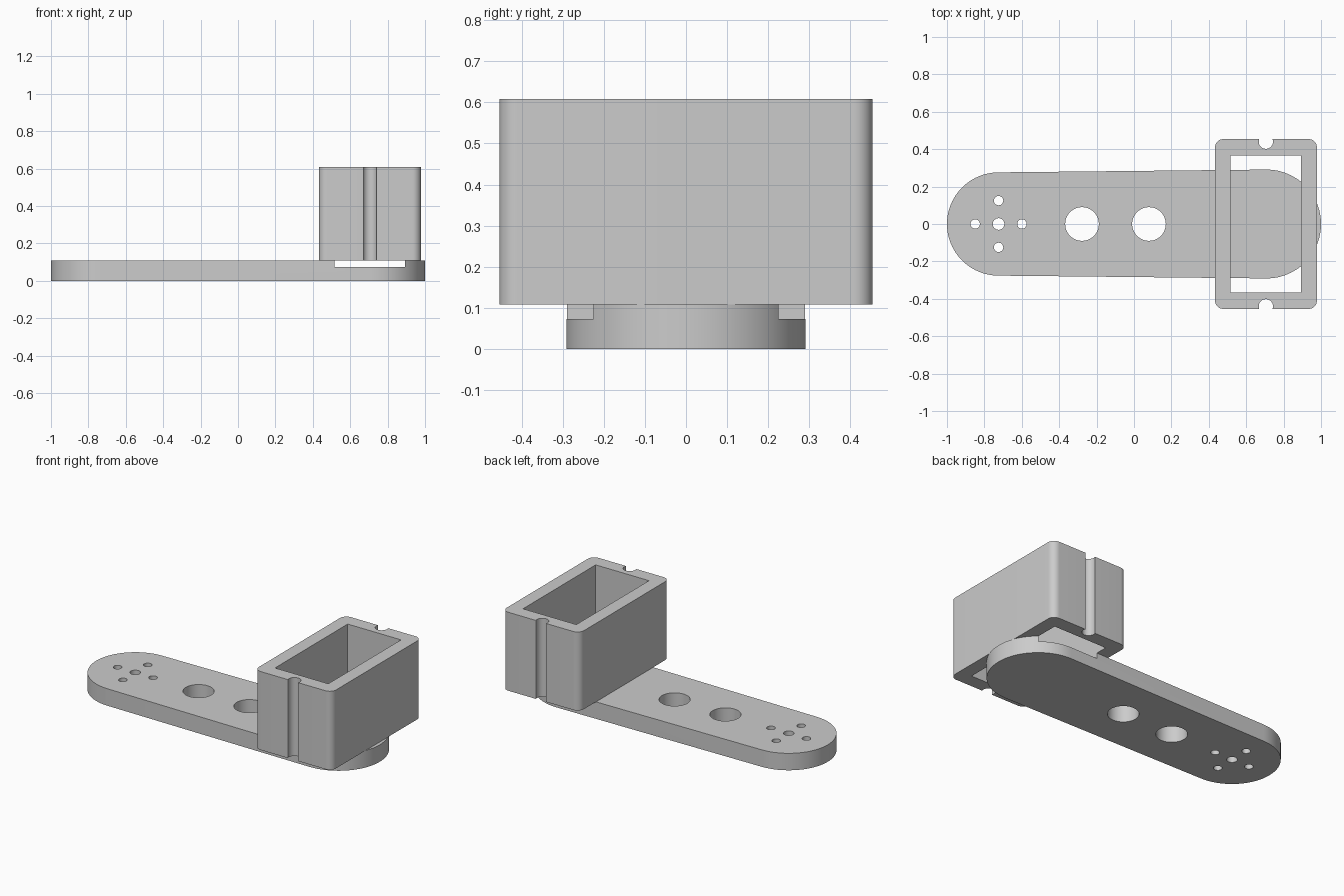
import bpy, bmesh
from math import cos, sin, pi, asin

if "Cube" in bpy.data.objects:
    bpy.data.objects.remove(bpy.data.objects["Cube"])

grey = bpy.data.materials.new("light_grey")
grey.use_nodes = True
grey.diffuse_color = (0.6, 0.6, 0.6, 1)
grey.node_tree.nodes["Principled BSDF"].inputs["Base Color"].default_value = (0.6, 0.6, 0.6, 1)


def arc(x, y, r, start, end, steps):
    return [(x + r * cos(start + (end - start) * i / steps),
             y + r * sin(start + (end - start) * i / steps)) for i in range(steps + 1)]


def prism(name, outline, z0, z1):
    """Extrude a counter-clockwise outline from z0 to z1."""
    bm = bmesh.new()
    base = bm.faces.new([bm.verts.new((x, y, z0)) for x, y in outline])
    top = bmesh.ops.extrude_face_region(bm, geom=[base])["geom"]
    bmesh.ops.translate(bm, vec=(0, 0, z1 - z0),
                        verts=[v for v in top if isinstance(v, bmesh.types.BMVert)])
    bmesh.ops.recalc_face_normals(bm, faces=bm.faces)
    mesh = bpy.data.meshes.new(name)
    bm.to_mesh(mesh)
    bm.free()
    mesh.materials.append(grey)
    obj = bpy.data.objects.new(name, mesh)
    bpy.context.collection.objects.link(obj)
    return obj


def rectangle(x0, x1, y0, y1):
    return [(x0, y0), (x1, y0), (x1, y1), (x0, y1)]


def circle(x, y, r):
    return arc(x, y, r, 0, 2 * pi, 48)[:-1]


def finish(obj, cutters):
    """Cut every cutter out of the part, then shade its round walls."""
    bpy.ops.object.select_all(action='DESELECT')
    bpy.context.view_layer.objects.active = obj
    obj.select_set(True)
    for cutter in cutters:
        cutter.hide_render = True
        mod = obj.modifiers.new("cut", 'BOOLEAN')
        mod.operation, mod.solver, mod.object = 'DIFFERENCE', 'EXACT', cutter
        bpy.ops.object.modifier_apply(modifier=mod.name)
        bpy.data.objects.remove(cutter)
    bpy.ops.object.shade_smooth_by_angle(angle=pi / 6)


TOP = 0.108      # top of the arm, where the housing sits
RIM = 0.608      # top of the housing

# Arm: slightly tapered bar with round ends
left_x, left_r, right_x, right_r = -0.724, 0.276, 0.709, 0.291
tilt = pi / 2 + asin((right_r - left_r) / (right_x - left_x))
arm = prism("arm", arc(right_x, 0, right_r, -tilt, tilt, 48)
            + arc(left_x, 0, left_r, tilt, 2 * pi - tilt, 48), 0, TOP)

# Arm holes: five screw holes, two large holes, and the slot under the housing
holes = [(left_x, 0, 0.031), (-0.278, 0, 0.09), (0.08, 0, 0.09)]
for s in (-1, 1):
    holes += [(left_x + s * 0.125, 0, 0.025), (left_x, s * 0.125, 0.025)]
cutters = [prism("hole_cutter", circle(*h), -0.1, 0.3) for h in holes]
cutters.append(prism("slot_cutter", rectangle(0.517, 0.893, -0.4, 0.4), 0.073, 0.3))
finish(arm, cutters)

# Housing: open rounded box
x0, x1, half, corner = 0.433, 0.978, 0.454, 0.045
outline = []
for x, y, turn in ((x1 - corner, half - corner, 0), (x0 + corner, half - corner, 1),
                   (x0 + corner, corner - half, 2), (x1 - corner, corner - half, 3)):
    outline += arc(x, y, corner, turn * pi / 2, (turn + 1) * pi / 2, 12)
housing = prism("housing", outline, TOP, RIM)

# Housing cavity and the round groove down each end
cutters = [prism("cavity_cutter", rectangle(0.517, 0.893, -0.366, 0.366), 0, 0.8)]
for s in (-1, 1):
    cutters.append(prism("groove_cutter", circle(0.705, s * 0.44, 0.038), 0, 0.8))
finish(housing, cutters)
